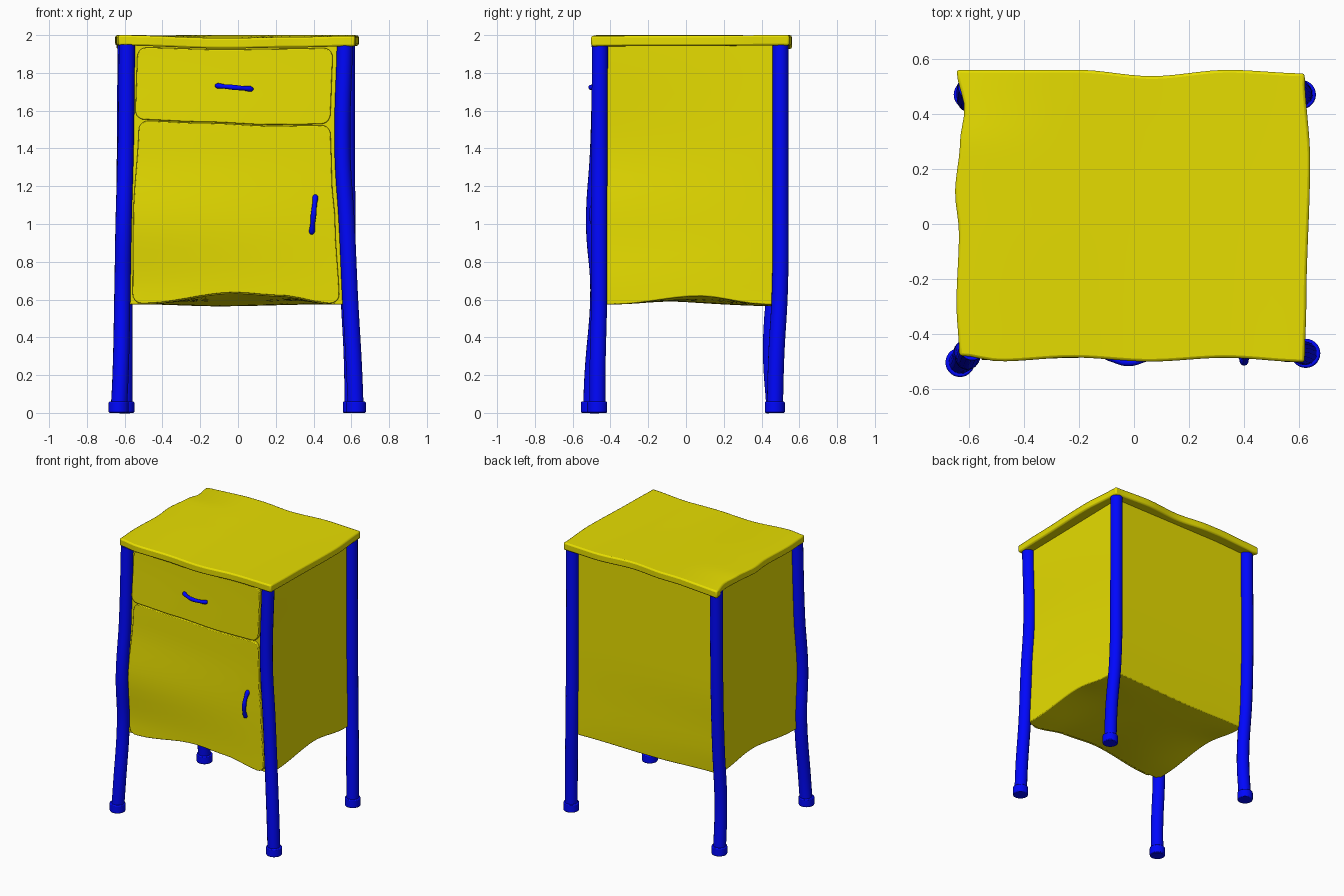
import bpy, bmesh, math
from mathutils import Vector

if "Cube" in bpy.data.objects:
    bpy.data.objects.remove(bpy.data.objects["Cube"])


def material(name, rgb):
    m = bpy.data.materials.new(name)
    m.diffuse_color = (*rgb, 1)
    m.use_nodes = True
    m.node_tree.nodes["Principled BSDF"].inputs["Base Color"].default_value = m.diffuse_color
    return m


YELLOW = material("yellow_paint", (0.80, 0.73, 0.0))
BLUE = material("blue_paint", (0.0, 0.002, 0.98))


def ease(pts, t):
    """Smooth interpolation through (position, value) pairs."""
    if t <= pts[0][0]:
        return pts[0][1]
    for (a, va), (b, vb) in zip(pts, pts[1:]):
        if t <= b:
            s = (t - a) / (b - a)
            return va + (vb - va) * s * s * (3 - 2 * s)
    return pts[-1][1]


def lerp(a, b, t):
    return a + (b - a) * t


def smooth(ob, angle=35):
    bpy.ops.object.select_all(action='DESELECT')
    ob.select_set(True)
    bpy.context.view_layer.objects.active = ob
    bpy.ops.object.shade_smooth_by_angle(angle=math.radians(angle))


def block(name, size, warp, cuts, edge, corner=0):
    """Sliced box whose 0..1 coordinates are bent by warp(u, v, w)."""
    bm = bmesh.new()
    bmesh.ops.create_cube(bm, size=1)
    for v in bm.verts:
        v.co = Vector([(c + 0.5) * s for c, s in zip(v.co, size)])
    if corner:
        edges = [e for e in bm.edges
                 if abs(e.verts[0].co.y - e.verts[1].co.y) > 1e-4]
        bmesh.ops.bevel(bm, geom=edges, offset=corner, segments=5,
                        profile=0.5, affect='EDGES')
    for axis, n in enumerate(cuts):
        for i in range(1, n):
            co, no = Vector(), Vector()
            co[axis], no[axis] = size[axis] * i / n, 1
            bmesh.ops.bisect_plane(bm, geom=bm.verts[:] + bm.edges[:] + bm.faces[:],
                                   dist=1e-5, plane_co=co, plane_no=no)
    for v in bm.verts:
        v.co = warp(*[c / s for c, s in zip(v.co, size)])
    bmesh.ops.recalc_face_normals(bm, faces=bm.faces[:])
    me = bpy.data.meshes.new(name)
    bm.to_mesh(me)
    bm.free()
    ob = bpy.data.objects.new(name, me)
    bpy.context.collection.objects.link(ob)
    me.materials.append(YELLOW)
    bev = ob.modifiers.new("soft_edge", 'BEVEL')
    bev.width, bev.segments, bev.use_clamp_overlap = edge, 2, False
    bev.limit_method, bev.angle_limit = 'ANGLE', math.radians(50)
    smooth(ob)
    return ob


def tube(name, pts, radius, radii=None, sides=4):
    """Round bar along a smooth path."""
    cu = bpy.data.curves.new(name, 'CURVE')
    cu.dimensions, cu.resolution_u = '3D', 6
    cu.bevel_depth, cu.bevel_resolution, cu.use_fill_caps = radius, sides, True
    sp = cu.splines.new('BEZIER')
    sp.bezier_points.add(len(pts) - 1)
    for i, (bp, p) in enumerate(zip(sp.bezier_points, pts)):
        bp.co = p
        bp.handle_left_type = bp.handle_right_type = 'AUTO'
        bp.radius = radii[i] if radii else 1
    ob = bpy.data.objects.new(name, cu)
    bpy.context.collection.objects.link(ob)
    bpy.ops.object.select_all(action='DESELECT')
    ob.select_set(True)
    bpy.context.view_layer.objects.active = ob
    bpy.ops.object.convert(target='MESH')
    ob = bpy.context.view_layer.objects.active
    ob.name = name
    ob.data.materials.clear()
    ob.data.materials.append(BLUE)
    smooth(ob)
    return ob


# wobbly leg paths from floor to table top
LEGS = {
    "front_left": [(-0.632, -0.503, 0), (-0.622, -0.495, 0.2), (-0.612, -0.464, 0.65),
                   (-0.606, -0.487, 1.0), (-0.595, -0.465, 1.4), (-0.588, -0.452, 1.95)],
    "front_right": [(0.624, -0.47, 0), (0.614, -0.468, 0.25), (0.594, -0.46, 0.6),
                    (0.576, -0.46, 1.0), (0.553, -0.458, 1.4), (0.566, -0.456, 1.95)],
    "back_left": [(-0.602, 0.47, 0), (-0.6, 0.45, 0.35), (-0.602, 0.482, 0.8),
                  (-0.6, 0.495, 1.2), (-0.595, 0.495, 1.95)],
    "back_right": [(0.608, 0.47, 0), (0.602, 0.478, 0.3), (0.585, 0.497, 0.65),
                   (0.578, 0.5, 1.2), (0.576, 0.5, 1.95)],
}


def leg_at(name, z):
    return [ease([(p[2], p[i]) for p in LEGS[name]], z) for i in (0, 1)]


# wavy lower edges of the cabinet
FRONT_ARCH = [(-0.5, 0), (-0.02, 0.058), (0.22, 0.043), (0.5, 0)]
SIDE_ARCH = [(-0.38, 0), (0.07, 0.045), (0.42, 0)]
BACK_SAG = [(-0.5, 0), (-0.1, -0.01), (0.45, 0)]


# cabinet body, its corners running down the legs
def body(u, v, w):
    z = lerp(0.574, 1.95, w)
    inset = 0.012
    (x0, y0), (x1, y1) = leg_at("front_left", z), leg_at("front_right", z)
    (x2, y2), (x3, y3) = leg_at("back_left", z), leg_at("back_right", z)
    x = lerp(lerp(x0, x2, v) + inset, lerp(x1, x3, v) - inset, u)
    y = lerp(lerp(y0, y1, u) + inset, lerp(y2, y3, u) - inset, v)
    lift = (ease(FRONT_ARCH, x) * (1 - v) ** 2 + ease(BACK_SAG, x) * v * v
            + ease(SIDE_ARCH, y) * (2 * u - 1) ** 2)
    return Vector((x, y, z + lift * max(0, 1 - w / 0.3)))


block("cabinet_body", (1.15, 0.93, 1.37), body, (18, 14, 16), 0.006)


def front(x, z):
    """Depth of the cabinet front at x, z."""
    return lerp(leg_at("front_left", z)[1], leg_at("front_right", z)[1],
                (x + 0.59) / 1.16) + 0.012


# table top
LEFT = [(0, -0.635), (0.18, -0.645), (0.43, -0.636), (0.57, -0.65),
        (0.75, -0.632), (0.86, -0.616), (1, -0.645)]
RIGHT = [(0, 0.62), (0.2, 0.626), (0.7, 0.64), (1, 0.62)]
FRONT = [(0, -0.478), (0.12, -0.499), (0.33, -0.485), (0.55, -0.5),
         (0.77, -0.486), (1, -0.502)]
BACK = [(0, 0.56), (0.35, 0.56), (0.56, 0.537), (0.78, 0.56), (1, 0.547)]
DIP = [(0, 0), (0.45, -0.016), (0.75, -0.01), (1, -0.004)]


def top(u, v, w):
    x = lerp(ease(LEFT, v), ease(RIGHT, v), u)
    y = lerp(ease(FRONT, u), ease(BACK, u), v)
    sag = ease(DIP, u) * (1 - v) - 0.02 * max(0, 1 - 4 * u) * max(0, 4 * v - 3)
    return Vector((x, y, lerp(1.945, 2.0, w) + sag))


block("table_top", (1.28, 1.06, 0.055), top, (30, 26, 1), 0.01)


def seam(u):
    return ease([(0, 1.55), (0.35, 1.537), (0.7, 1.522), (1, 1.526)], u)


# drawer front
def drawer(u, v, w):
    x = lerp(lerp(-0.545, -0.532, w), lerp(0.488, 0.503, w), u)
    z = lerp(seam(u) + 0.003, 1.935 + 0.7 * ease(DIP, u), w)
    return Vector((x, front(x, z) + lerp(-0.02, 0.005, v), z))


block("drawer_front", (1.04, 0.025, 0.39), drawer, (16, 1, 5), 0.005, 0.05)


# door
def door(u, v, w):
    x = lerp(ease([(0, -0.558), (0.45, -0.555), (1, -0.525)], w),
             ease([(0, 0.537), (0.45, 0.515), (0.7, 0.497), (1, 0.49)], w), u)
    z = lerp(0.579 + ease(FRONT_ARCH, x), seam(u) - 0.003, w)
    return Vector((x, front(x, z) + lerp(-0.02, 0.005, v), z))


block("door", (1.06, 0.025, 0.96), door, (16, 1, 14), 0.005, 0.05)

# legs with a thicker foot
for name, path in LEGS.items():
    tube(name + "_leg", path, 0.043, sides=6)
    x, y, _ = path[0]
    bpy.ops.mesh.primitive_cylinder_add(vertices=28, radius=0.053, depth=0.06,
                                        location=(x, y, 0.03))
    foot = bpy.context.object
    foot.name = name + "_foot"
    foot.data.materials.append(BLUE)
    bev = foot.modifiers.new("soft_edge", 'BEVEL')
    bev.width, bev.segments, bev.limit_method = 0.006, 2, 'ANGLE'
    smooth(foot)

# bowed handles with swollen ends
R = [0.8, 1.25, 0.95, 1.15, 0.95, 1.25, 0.8]
BOW = [-0.464, -0.474, -0.492, -0.503, -0.492, -0.474, -0.464]
STEP = [-1, -0.9, -0.55, 0, 0.55, 0.9, 1]
tube("drawer_handle", [(-0.02 + 0.095 * s, y, 1.723 - 0.009 * s)
                       for s, y in zip(STEP, BOW)], 0.012, R)
tube("door_handle", [(0.4 + 0.01 * s, y + 0.003, 1.05 + 0.1 * s)
                     for s, y in zip(STEP, BOW)], 0.013, R)
